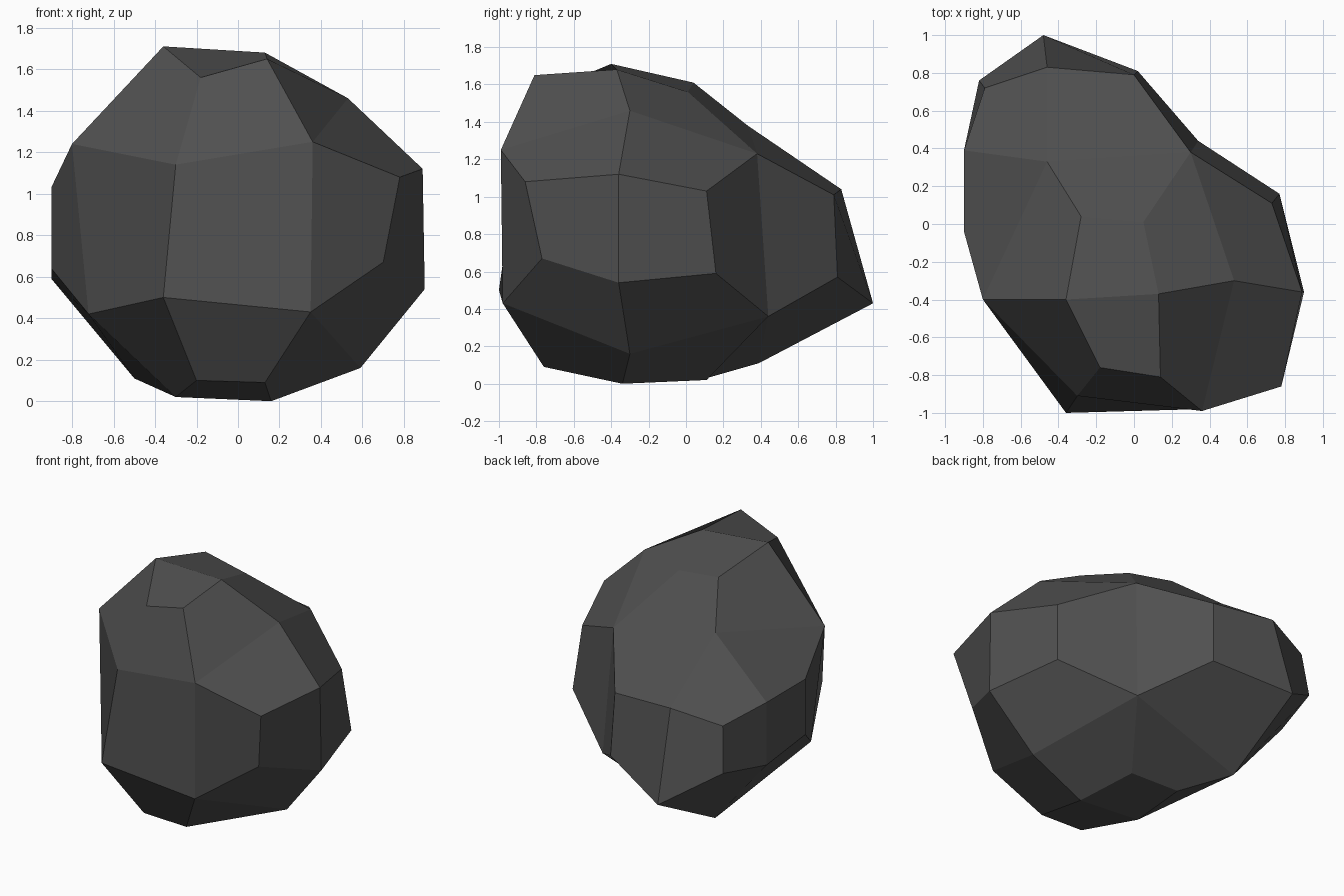
import bpy
import bmesh

# Remove the default cube only
default_cube = bpy.data.objects.get("Cube")
if default_cube is not None:
    bpy.data.objects.remove(default_cube, do_unlink=True)


def make_material(name, colour):
    material = bpy.data.materials.new(name)
    material.use_nodes = True
    material.diffuse_color = colour
    shader = material.node_tree.nodes["Principled BSDF"]
    shader.inputs["Base Color"].default_value = colour
    shader.inputs["Roughness"].default_value = 1
    return material


skin = bmesh.new()


def add_corners(*points):
    return [skin.verts.new(point) for point in points]


def add_strip(first_edge, second_edge):
    """Lay a strip of four-sided facets between two paths of corners."""
    for i in range(len(first_edge) - 1):
        skin.faces.new((first_edge[i], first_edge[i + 1],
                        second_edge[i + 1], second_edge[i]))


# Upper and lower rims of the belt, anticlockwise from the front
upper_rim = add_corners(
    (-.3, -.91, 1.14), (.36, -.99, 1.25), (.78, -.86, 1.08), (.89, -.36, 1.12),
    (.73, .11, 1.03), (.3, .38, 1.23), (0, .79, 1.01), (-.46, .83, 1.04),
    (-.79, .72, .96), (-.9, .39, 1.03), (-.9, -.04, 1.03), (-.8, -.4, 1.24))
lower_rim = add_corners(
    (-.36, -1, .5), (.35, -.98, .43), (.7, -.77, .67), (.9, -.36, .54),
    (.77, .16, .59), (.34, .44, .36), (.02, .81, .57), (-.48, 1, .43),
    (-.82, .76, .65), (-.9, .39, .59), (-.9, -.04, .64), (-.72, -.36, .42))

# Paths over the crown, from front to back, and one shoulder on each side
crown_right = add_corners((-.18, -.76, 1.56), (-.36, -.4, 1.71), (-.28, .04, 1.61))
crown_left = add_corners((.14, -.81, 1.65), (.13, -.37, 1.68), (.05, .01, 1.56))
crown_shoulders = add_corners((-.46, .33, 1.38), (.53, -.3, 1.46))

# Matching paths under the base
base_right = add_corners((-.2, -.76, .1), (-.3, -.32, .02), (-.27, .11, .03))
base_left = add_corners((.13, -.76, .09), (.16, -.34, 0), (.11, .11, .02))
base_shoulders = add_corners((-.5, .39, .11), (.59, -.3, .16))


def close_end(rim, right_path, left_path, shoulders):
    """Cover one open end of the belt with a middle band and two flanks."""
    (front_right, front_left, side_a, side_b, side_c, dent, back_left,
     back_right, side_d, side_e, side_f, corner) = rim
    right_shoulder, left_shoulder = shoulders
    add_strip([front_right, *right_path, right_shoulder, back_right],
              [front_left, *left_path, dent, back_left])
    left_ridge = [front_left, left_shoulder, dent]
    add_strip(left_path, left_ridge)
    add_strip(left_ridge, [side_a, side_b, side_c])
    add_strip(right_path, [front_right, corner, right_shoulder])
    add_strip([corner, right_shoulder, back_right], [side_f, side_e, side_d])


# Belt, crown and base
add_strip(upper_rim + upper_rim[:1], lower_rim + lower_rim[:1])
close_end(upper_rim, crown_right, crown_left, crown_shoulders)
close_end(lower_rim, base_right, base_left, base_shoulders)
bmesh.ops.recalc_face_normals(skin, faces=list(skin.faces))

# Boulder object, flat shaded
boulder_mesh = bpy.data.meshes.new("boulder")
skin.to_mesh(boulder_mesh)
skin.free()
boulder_mesh.materials.append(make_material("dark stone grey", (.08, .08, .08, 1)))
boulder = bpy.data.objects.new("boulder", boulder_mesh)
bpy.context.scene.collection.objects.link(boulder)
